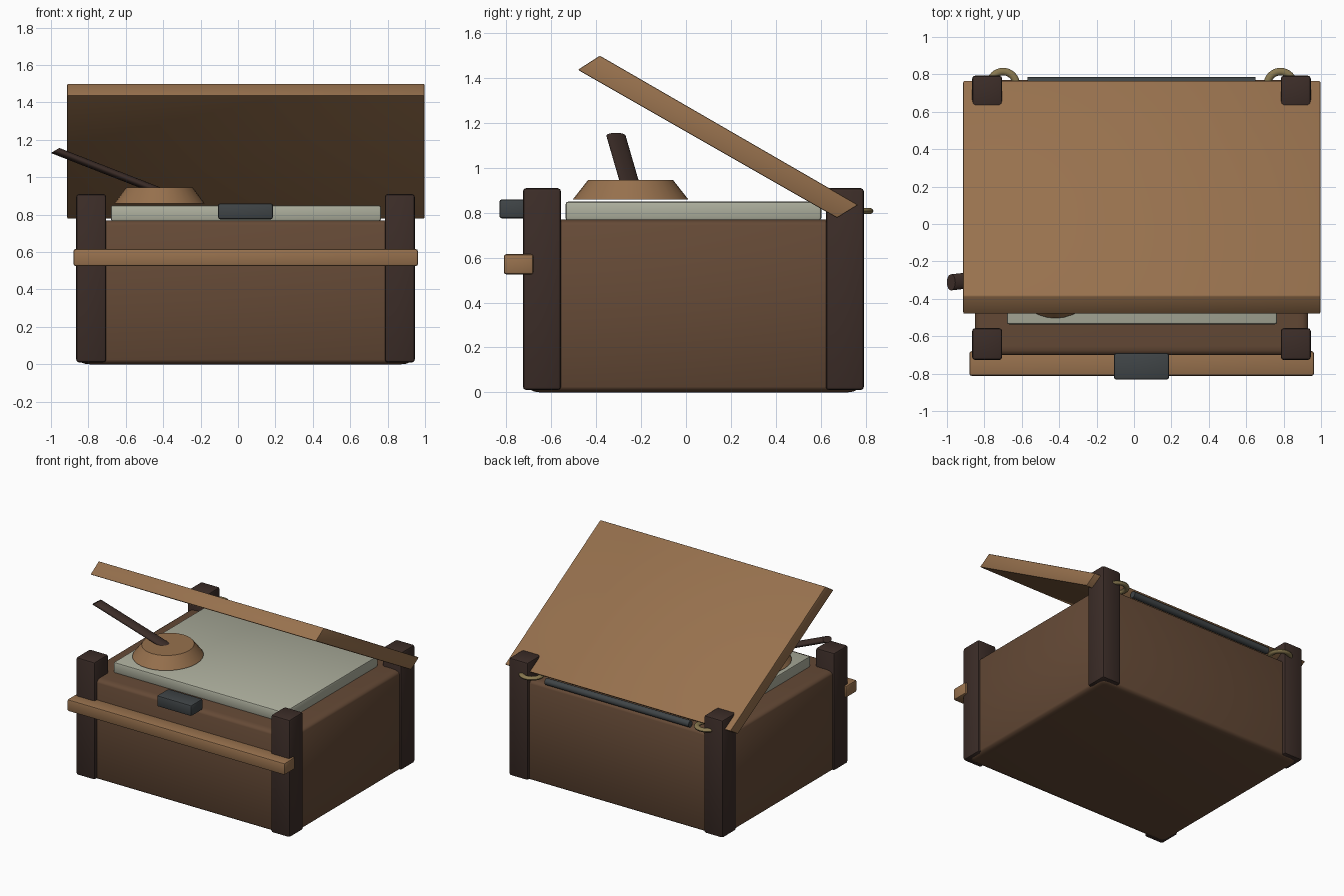
import bpy, bmesh, math
from mathutils import Matrix, Vector

if "Cube" in bpy.data.objects:
    bpy.data.objects.remove(bpy.data.objects["Cube"])


def material(name, rgb):
    m = bpy.data.materials.new(name)
    m.diffuse_color = (*rgb, 1)
    m.use_nodes = True
    m.node_tree.nodes["Principled BSDF"].inputs["Base Color"].default_value = m.diffuse_color
    return m


BODY = material("brown wood", (0.13, 0.068, 0.037))
LIGHT = material("light wood", (0.31, 0.165, 0.075))
DARK = material("dark wood", (0.045, 0.026, 0.021))
PALE = material("pale metal", (0.42, 0.43, 0.34))
IRON = material("iron", (0.05, 0.058, 0.062))
BRASS = material("brass", (0.25, 0.19, 0.08))


def finish(bm, name, mat):
    bmesh.ops.recalc_face_normals(bm, faces=bm.faces)
    me = bpy.data.meshes.new(name)
    bm.to_mesh(me)
    bm.free()
    me.materials.append(mat)
    ob = bpy.data.objects.new(name, me)
    bpy.context.collection.objects.link(ob)
    bpy.ops.object.select_all(action='DESELECT')
    bpy.context.view_layer.objects.active = ob
    ob.select_set(True)
    bpy.ops.object.shade_smooth_by_angle(angle=math.radians(40))
    return ob


def bevel(bm, width, segments):
    bmesh.ops.bevel(bm, geom=bm.edges[:], offset=width, segments=segments,
                    profile=0.5, affect='EDGES')


def box(name, mat, lo, hi, width=0.012, segments=2, unit_bevel=False):
    """Bevelled box between two corners; unit_bevel scales the bevel with the box."""
    lo, hi = Vector(lo), Vector(hi)
    place = Matrix.Translation((lo + hi) / 2) @ Matrix.Diagonal((*(hi - lo), 1))
    bm = bmesh.new()
    bmesh.ops.create_cube(bm, size=1)
    if unit_bevel:
        bevel(bm, width, segments)
    bm.transform(place)
    if not unit_bevel:
        bevel(bm, width, segments)
    return finish(bm, name, mat)


def rod(name, mat, start, end, a, b, taper=1.0, sides=24):
    """Capped tube with elliptical section spanned by vectors a and b."""
    bm = bmesh.new()
    rings = []
    for p, s in ((start, 1.0), (end, taper)):
        ring = []
        for i in range(sides):
            t = 2 * math.pi * i / sides
            ring.append(bm.verts.new(Vector(p) + s * (math.cos(t) * Vector(a)
                                                      + math.sin(t) * Vector(b))))
        rings.append(ring)
        bm.faces.new(ring)
    for i in range(sides):
        j = (i + 1) % sides
        bm.faces.new((rings[0][i], rings[0][j], rings[1][j], rings[1][i]))
    return finish(bm, name, mat)


# Main case and its four corner posts
box("case_body", BODY, (-0.85, -0.70, 0), (0.93, 0.77, 0.77), 0.032, 3, True)
for side, x in (("left", -0.865), ("right", 0.785)):
    for end, y in (("front", -0.727), ("back", 0.623)):
        box(f"{end}_{side}_post", DARK, (x, y, 0.01), (x + 0.16, y + 0.17, 0.91), 0.015)

# Pale plate on top, front rail and latch
box("top_plate", PALE, (-0.68, -0.537, 0.765), (0.765, 0.603, 0.85), 0.013)
box("front_rail", LIGHT, (-0.88, -0.812, 0.525), (0.962, -0.68, 0.616))
box("front_latch", IRON, (-0.107, -0.832, 0.775), (0.187, -0.69, 0.86))

# Open lid: slanted side profile stretched across the width
profile = [(-0.482, 1.437), (-0.384, 1.50), (0.767, 0.835), (0.673, 0.777)]
bm = bmesh.new()
left, right = [[bm.verts.new((x, y, z)) for y, z in profile] for x in (-0.913, 0.997)]
bm.faces.new(left)
bm.faces.new(right)
for i in range(4):
    j = (i + 1) % 4
    bm.faces.new((left[i], left[j], right[j], right[i]))
bmesh.ops.recalc_face_normals(bm, faces=bm.faces)
bevel(bm, 0.006, 2)
finish(bm, "open_lid", LIGHT)

# Tapered boss with slanting handle
rod("handle_boss", LIGHT, (-0.42, -0.247, 0.86), (-0.42, -0.247, 0.945),
    (0.242, 0, 0), (0, 0.257, 0), 0.74, 32)
rod("slanted_handle", DARK, (-0.978, -0.312, 1.143), (-0.378, -0.244, 0.909),
    (0.0225, 0, 0.0135), (0, 0.043, 0))

# Hinge bar and the two hinge rings behind
rod("hinge_bar", IRON, (-0.57, 0.76, 0.795), (0.65, 0.76, 0.795),
    (0, 0.025, 0), (0, 0, 0.025), 1.0, 16)
for side, x in (("left", -0.70), ("right", 0.783)):
    bm = bmesh.new()
    n, m = 32, 10
    grid = []
    for i in range(n):
        t = 2 * math.pi * i / n
        ring = []
        for k in range(m):
            p = 2 * math.pi * k / m
            r = 0.07 + 0.02 * math.cos(p)
            ring.append(bm.verts.new((x + r * math.cos(t), 0.745 + r * math.sin(t),
                                      0.808 + 0.015 * math.sin(p))))
        grid.append(ring)
    for i in range(n):
        for k in range(m):
            u, v = (i + 1) % n, (k + 1) % m
            bm.faces.new((grid[i][k], grid[u][k], grid[u][v], grid[i][v]))
    finish(bm, f"{side}_hinge_ring", BRASS)
